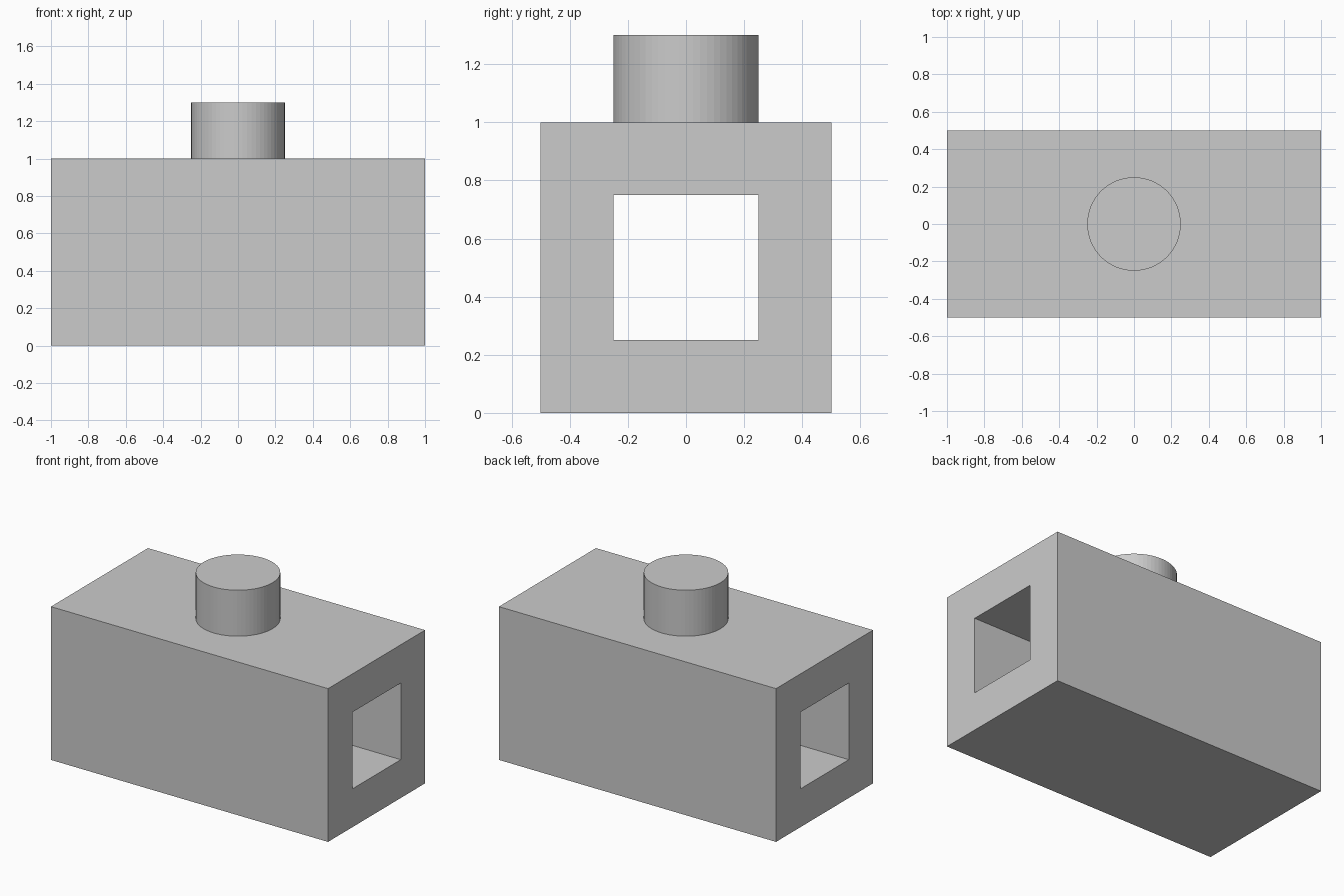
import bpy, bmesh

if "Cube" in bpy.data.objects:
    bpy.data.objects.remove(bpy.data.objects["Cube"])

LENGTH, WIDTH, HEIGHT = 2.0, 1.0, 1.0
HOLE = 0.5
STUD_R, STUD_TOP, SINK = 0.25, 1.3, 0.02


def square_loop(bm, x, size):
    """Square of vertices in the YZ plane, centred on the block axis."""
    h, zc = size / 2, HEIGHT / 2
    return [bm.verts.new((x, y, zc + z))
            for y, z in ((-h, -h), (h, -h), (h, h), (-h, h))]


# Block with a square tunnel running end to end along x
bm = bmesh.new()
loops = [square_loop(bm, x, s) for x, s in (
    (-LENGTH / 2, WIDTH), (LENGTH / 2, WIDTH),
    (LENGTH / 2, HOLE), (-LENGTH / 2, HOLE))]
for k, a in enumerate(loops):
    b = loops[(k + 1) % 4]
    for i in range(4):
        j = (i + 1) % 4
        bm.faces.new((a[i], a[j], b[j], b[i]))
bmesh.ops.recalc_face_normals(bm, faces=bm.faces)
mesh = bpy.data.meshes.new("tunnel_block")
bm.to_mesh(mesh)
bm.free()
bpy.context.collection.objects.link(bpy.data.objects.new("tunnel_block", mesh))

# Round stud on top, seated slightly into the block
bottom = HEIGHT - SINK
bpy.ops.mesh.primitive_cylinder_add(
    vertices=64, radius=STUD_R, depth=STUD_TOP - bottom,
    location=(0, 0, (STUD_TOP + bottom) / 2))
bpy.context.object.name = "top_stud"
